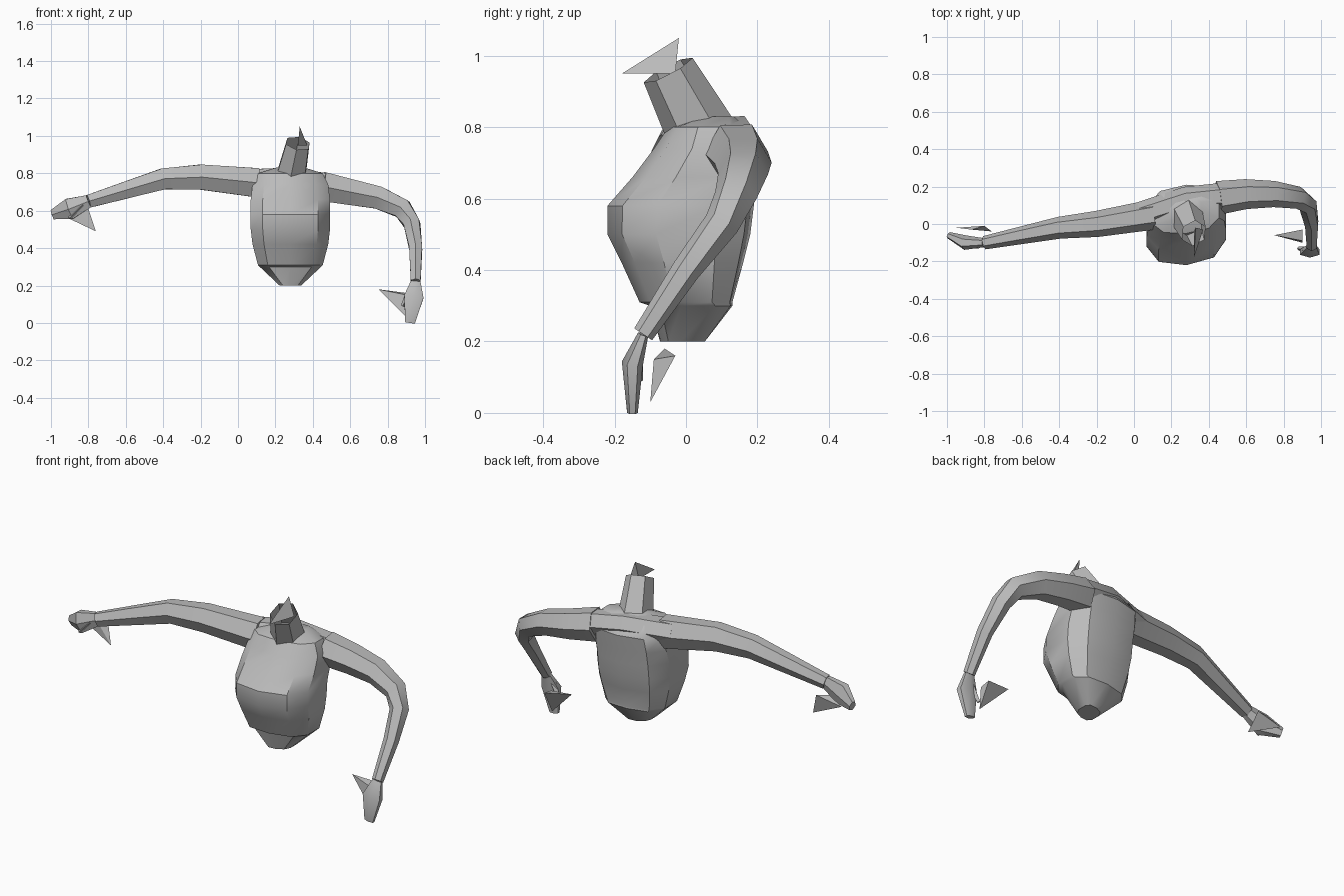
import bpy, bmesh, math
from mathutils import Vector

cube = bpy.data.objects.get("Cube")
if cube:
    bpy.data.objects.remove(cube, do_unlink=True)

colour = (0.5, 0.5, 0.5, 1)
grey = bpy.data.materials.new("plain_grey")
grey.use_nodes = True
grey.diffuse_color = colour
grey.node_tree.nodes["Principled BSDF"].inputs["Base Color"].default_value = colour


def finish(name, bm, smooth_angle):
    bmesh.ops.recalc_face_normals(bm, faces=bm.faces)
    mesh = bpy.data.meshes.new(name)
    bm.to_mesh(mesh)
    bm.free()
    mesh.materials.append(grey)
    part = bpy.data.objects.new(name, mesh)
    bpy.context.collection.objects.link(part)
    bpy.ops.object.select_all(action='DESELECT')
    part.select_set(True)
    bpy.context.view_layer.objects.active = part
    bpy.ops.object.shade_smooth_by_angle(angle=math.radians(smooth_angle))


def loft(name, rings, smooth_angle=35, open_end=False):
    bm = bmesh.new()
    loops = [[bm.verts.new(point) for point in ring] for ring in rings]
    for low, high in zip(loops, loops[1:]):
        for i in range(len(low)):
            bm.faces.new((low[i - 1], low[i], high[i], high[i - 1]))
    bm.faces.new(loops[0])
    if not open_end:
        bm.faces.new(loops[-1])
    finish(name, bm, smooth_angle)


def circle(sides, offset=0):
    angles = [math.tau * (i + offset) / sides for i in range(sides)]
    return [(math.cos(angle), math.sin(angle)) for angle in angles]


def limb(name, path, start, end, bulge=0, depth=1, sides=6, **options):
    """Tapering tube along a path, optionally thicker midway and flattened."""
    centres = [Vector(point) for point in path]
    last = len(centres) - 1
    rings = []
    for i, centre in enumerate(centres):
        along = i / last
        radius = start + (end - start) * along + bulge * math.sin(math.pi * along)
        tangent = (centres[min(i + 1, last)] - centres[max(i - 1, 0)]).normalized()
        back = Vector((0, 1, 0))
        back = (back - tangent * back.dot(tangent)).normalized()
        across = tangent.cross(back)
        rings.append([centre + radius * (back * depth * u + across * v)
                      for u, v in circle(sides)])
    loft(name, rings, **options)


def spike(name, corners):
    bm = bmesh.new()
    verts = [bm.verts.new(corner) for corner in corners]
    for skipped in verts:
        bm.faces.new([vert for vert in verts if vert is not skipped])
    finish(name, bm, smooth_angle=1)


def squared(value):
    # Pushes a round outline towards a box
    return math.copysign(abs(value) ** 0.75, value)


# Torso: height, half width, front, back
levels = [
    (0.2, 0.06, -0.07, 0.05),
    (0.3, 0.17, -0.1, 0.13),
    (0.31, 0.18, -0.13, 0.13),
    (0.42, 0.21, -0.18, 0.16),
    (0.5, 0.22, -0.22, 0.18),
    (0.58, 0.22, -0.22, 0.19),
    (0.66, 0.22, -0.15, 0.2),
    (0.74, 0.21, -0.09, 0.21),
    (0.8, 0.18, -0.05, 0.17),
    (0.83, 0.08, 0.03, 0.13)]
torso_x = 0.28
torso_rings = []
for height, width, front, back in levels:
    middle, half_depth = (front + back) / 2, (back - front) / 2
    torso_rings.append([
        (torso_x + width * squared(u), middle + half_depth * squared(v) + u / 50, height)
        for u, v in circle(10, offset=0.5)])
loft("torso", torso_rings)

# Shoulder bridge across the upper back
limb("upper_back", [(0.04, 0.05, 0.76), (torso_x, 0.13, 0.77), (0.47, 0.15, 0.74)],
     start=0.07, end=0.07)

# Open neck
limb("neck", [(torso_x, 0.05, 0.77), (0.32, -0.05, 0.96)],
     start=0.09, end=0.07, depth=1.1, smooth_angle=20, open_end=True)

# Raised right arm and hand
right_wrist = (-0.8, -0.1, 0.65)
limb("right_arm", [(0.1, 0.05, 0.75), (-0.2, 0, 0.78), (-0.4, -0.02, 0.77),
                   (-0.6, -0.06, 0.71), right_wrist], start=0.09, end=0.04, depth=0.9)
limb("right_hand", [right_wrist, (-0.9, -0.1, 0.61), (-0.99, -0.06, 0.58)],
     start=0.04, end=0.03, bulge=0.03, depth=0.6)
limb("right_thumb", [(-0.83, -0.11, 0.63), (-0.9, -0.12, 0.56)],
     start=0.02, end=0.01, sides=4)

# Bent left arm and hand
left_wrist = (0.95, -0.12, 0.22)
limb("left_arm", [(0.45, 0.14, 0.73), (0.6, 0.16, 0.7), (0.75, 0.16, 0.67),
                  (0.88, 0.14, 0.61), (0.93, 0.1, 0.53), (0.95, 0, 0.4), left_wrist],
     start=0.09, end=0.03)
limb("left_hand", [left_wrist, (0.94, -0.15, 0.14), (0.92, -0.15, 0)],
     start=0.03, end=0.03, bulge=0.03, depth=0.5)
limb("left_thumb", [(0.92, -0.14, 0.17), (0.88, -0.13, 0.09)],
     start=0.02, end=0.01, sides=4)

# Loose pointed pieces at the neck and hands
spike("neck_spike", [(0.33, -0.02, 1.05), (0.32, -0.18, 0.95),
                     (0.37, -0.03, 0.95), (0.32, -0.04, 0.95)])
spike("right_hand_spike", [(-0.95, -0.02, 0.58), (-0.8, -0.01, 0.61),
                           (-0.76, -0.04, 0.49), (-0.87, -0.03, 0.62)])
spike("left_hand_spike", [(0.75, -0.06, 0.18), (0.9, -0.03, 0.16),
                          (0.9, -0.1, 0.03), (0.9, -0.09, 0.15)])
